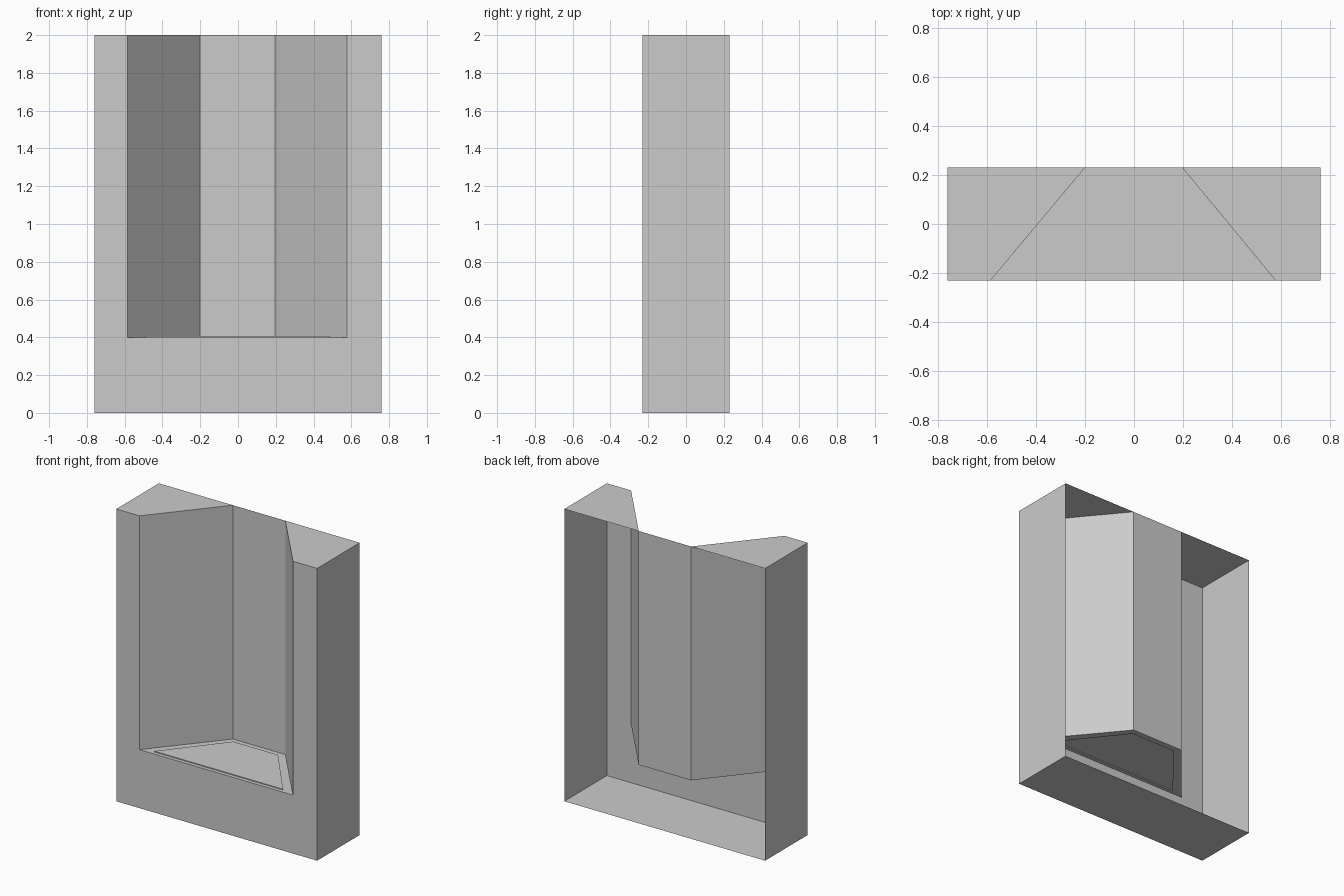
import bpy
import bmesh

cube = bpy.data.objects.get("Cube")
if cube:
    bpy.data.objects.remove(cube, do_unlink=True)

W, D, H = 0.76, 0.23, 2.0      # half width, half depth, height
SILL = 0.4                     # height of the niche floor
LIP = 0.006                    # rise of the floor panel

stone = bpy.data.materials.new("plain_grey")
stone.use_nodes = True
stone.diffuse_color = (0.6, 0.6, 0.6, 1)
stone.node_tree.nodes["Principled BSDF"].inputs["Base Color"].default_value = (0.6, 0.6, 0.6, 1)


def build(name, polygons):
    """Make one object from a list of polygons, welding shared corners."""
    bm = bmesh.new()
    for poly in polygons:
        bm.faces.new([bm.verts.new(p) for p in poly])
    bmesh.ops.remove_doubles(bm, verts=bm.verts, dist=0.0005)
    mesh = bpy.data.meshes.new(name)
    bm.to_mesh(mesh)
    bm.free()
    mesh.materials.append(stone)
    obj = bpy.data.objects.new(name, mesh)
    bpy.context.collection.objects.link(obj)
    return obj


def wall(path, z0, z1):
    """Upright sheets along a plan path."""
    return [[(*p, z0), (*q, z0), (*q, z1), (*p, z1)] for p, q in zip(path, path[1:])]


def flat(points, z):
    return [(x, y, z) for x, y in points]


# Plan of the splayed niche, from its left mouth corner round to the right
niche = [(-0.585, -D), (-0.2, D), (0.197, D), (0.577, -D)]
panel = [(-0.49, -0.205), (-0.17, 0.19), (0.17, 0.19), (0.485, -0.205)]

# Outer casing, open at the back
build("side_walls", wall([(-W, D), (-W, -D)], 0, H) + wall([(W, -D), (W, D)], 0, H))
build("base_plate", [flat([(-W, -D), (-W, D), (W, D), (W, -D)], 0)])

# Front panel with the niche mouth cut out down to the sill
a, b = niche[0][0], niche[3][0]
mouth = [(-W, 0), (W, 0), (W, H), (b, H), (b, SILL), (a, SILL), (a, H), (-W, H)]
build("front_panel", [[(x, -D, z) for x, z in mouth]])

# Top caps either side of the niche
build("top_caps", [
    flat([(-W, -D), niche[0], niche[1], (-W, D)], H),
    flat([(W, D), niche[2], niche[3], (W, -D)], H),
])

# Niche lining
build("niche_walls", wall(niche, SILL, H))

# Niche floor: border, small upstand and raised panel
floor = [flat(panel[::-1], SILL + LIP)]
for i in range(4):
    j = (i + 1) % 4
    floor.append([(*niche[j], SILL), (*niche[i], SILL), (*panel[i], SILL), (*panel[j], SILL)])
floor += wall(panel[::-1] + panel[-1:], SILL, SILL + LIP)
build("niche_floor", floor)
